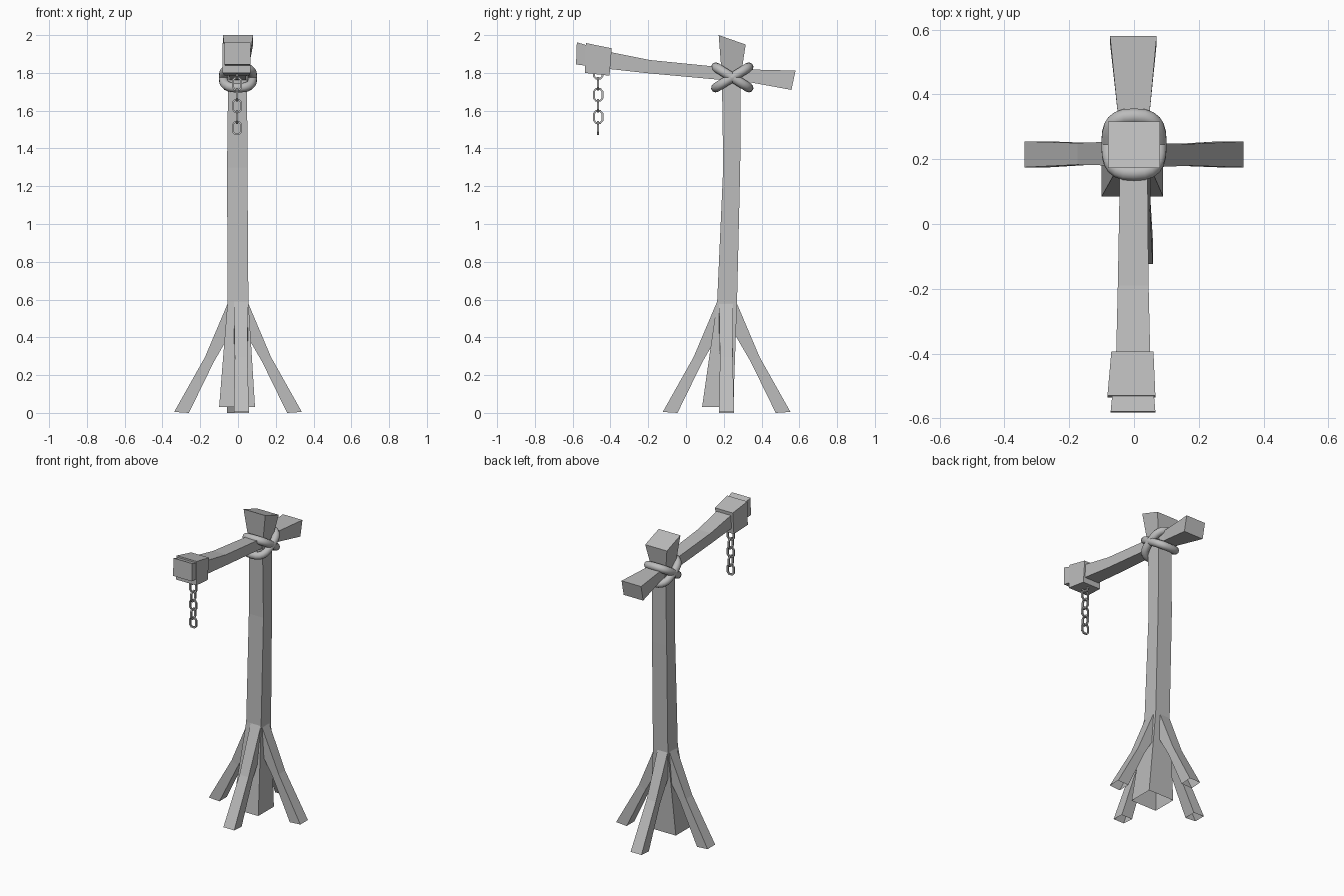
import bpy, bmesh
from math import sin, cos, pi, radians
from mathutils import Vector, Matrix

cube = bpy.data.objects.get("Cube")
if cube:
    bpy.data.objects.remove(cube, do_unlink=True)

grey = bpy.data.materials.new("plain grey")
grey.use_nodes = True
GREY = (0.5, 0.5, 0.5, 1)
grey.diffuse_color = GREY
grey.node_tree.nodes["Principled BSDF"].inputs["Base Color"].default_value = GREY


def finish(name, bm, smooth=False):
    bmesh.ops.recalc_face_normals(bm, faces=bm.faces)
    mesh = bpy.data.meshes.new(name)
    bm.to_mesh(mesh)
    bm.free()
    mesh.materials.append(grey)
    for p in mesh.polygons:
        p.use_smooth = smooth
    obj = bpy.data.objects.new(name, mesh)
    bpy.context.collection.objects.link(obj)
    return obj


def bridge(bm, rings, closed=False):
    n = len(rings[0])
    pairs = list(zip(rings, rings[1:])) + ([(rings[-1], rings[0])] if closed else [])
    for a, b in pairs:
        for i in range(n):
            j = (i + 1) % n
            bm.faces.new((a[i], a[j], b[j], b[i]))


def timber(name, sections, cap_start=True, cap_end=True, matrix=None):
    """Four-sided beam; each section is x0, x1 and two (y, z) edge points."""
    bm = bmesh.new()
    rings = []
    for x0, x1, (ya, za), (yb, zb) in sections:
        pts = ((x0, ya, za), (x1, ya, za), (x1, yb, zb), (x0, yb, zb))
        rings.append([bm.verts.new(p) for p in pts])
    bridge(bm, rings)
    if cap_start:
        bm.faces.new(rings[0][::-1])
    if cap_end:
        bm.faces.new(rings[-1])
    if matrix:
        bm.transform(matrix)
    return finish(name, bm)


def loop_tube(name, path, radius, sides, matrix, smooth):
    """Closed tube around a flat path in the local XY plane."""
    bm = bmesh.new()
    rings = []
    up = Vector((0, 0, 1))
    for i, p in enumerate(path):
        tangent = (path[(i + 1) % len(path)] - path[i - 1]).normalized()
        out = tangent.cross(up)
        ring = []
        for k in range(sides):
            a = 2 * pi * (k + 0.5) / sides
            ring.append(bm.verts.new(p + radius * (out * cos(a) + up * sin(a))))
        rings.append(ring)
    bridge(bm, rings, closed=True)
    bm.transform(matrix)
    return finish(name, bm, smooth)


# Upright post, flared at foot and head, open underneath
timber("post", [
    (-0.10, 0.09, (0.085, 0.03), (0.25, 0.03)),
    (-0.055, 0.055, (0.165, 0.59), (0.27, 0.58)),
    (-0.058, 0.05, (0.197, 1.30), (0.287, 1.30)),
    (-0.052, 0.048, (0.19, 1.78), (0.29, 1.78)),
    (-0.08, 0.08, (0.173, 2.0), (0.316, 1.95)),
], cap_start=False)

# Four splayed legs around the post
for i, side in enumerate(("front", "left", "back", "right")):
    place = Matrix.Translation((0, 0.215, 0)) @ Matrix.Rotation(i * pi / 2, 4, "Z")
    shift = 0.018 if side in ("front", "back") else 0.0
    timber(side + "_leg", [
        (shift - 0.04, shift + 0.035, (-0.05, 0.59), (-0.035, 0.43)),
        (shift - 0.035, shift + 0.032, (-0.175, 0.295), (-0.128, 0.27)),
        (shift - 0.04, shift + 0.04, (-0.338, 0.005), (-0.26, 0.0)),
    ], cap_end=False, matrix=place)

# Cross beam, narrow at the lashing and wider at the ends
timber("beam", [
    (-0.072, 0.066, (-0.582, 1.845), (-0.578, 1.962)),
    (-0.055, 0.05, (-0.40, 1.82), (-0.40, 1.91)),
    (-0.05, 0.045, (-0.19, 1.797), (-0.19, 1.868)),
    (-0.044, 0.042, (0.14, 1.767), (0.14, 1.835)),
    (-0.05, 0.048, (0.34, 1.75), (0.34, 1.818)),
    (-0.074, 0.07, (0.558, 1.71), (0.58, 1.812)),
])

# Block sleeved over the front of the beam
timber("beam_sleeve", [
    (-0.082, 0.066, (-0.535, 1.80), (-0.53, 1.958)),
    (-0.07, 0.06, (-0.405, 1.785), (-0.393, 1.93)),
])


# Two crossed rope rings lashing beam to post
def soft_power(v):
    return (1 if v >= 0 else -1) * abs(v) ** 0.7


rope_path = []
for k in range(24):
    a = 2 * pi * k / 24
    rope_path.append(Vector((0.077 * soft_power(cos(a)), 0.103 * soft_power(sin(a)), 0)))
for name, tilt in (("rope_rising", 32), ("rope_falling", -32)):
    place = Matrix.Translation((0, 0.245, 1.776)) @ Matrix.Rotation(radians(tilt), 4, "X")
    loop_tube(name, rope_path, 0.025, 10, place, True)

# Hanging chain of alternating links
link_path = [Vector((sx * x, sy * y, 0)) for sx, sy, x, y in (
    (1, -1, 0.022, 0.019), (1, 1, 0.022, 0.019), (1, 1, 0.012, 0.031), (-1, 1, 0.012, 0.031),
    (-1, 1, 0.022, 0.019), (-1, -1, 0.022, 0.019), (-1, -1, 0.012, 0.031), (1, -1, 0.012, 0.031))]
for i in range(6):
    place = (Matrix.Translation((-0.005, -0.465, 1.508 + i * 0.0585))
             @ Matrix.Rotation((i % 2) * pi / 2, 4, "Z") @ Matrix.Rotation(pi / 2, 4, "X"))
    loop_tube("chain_link_%d" % (i + 1), link_path, 0.0075, 4, place, False)
